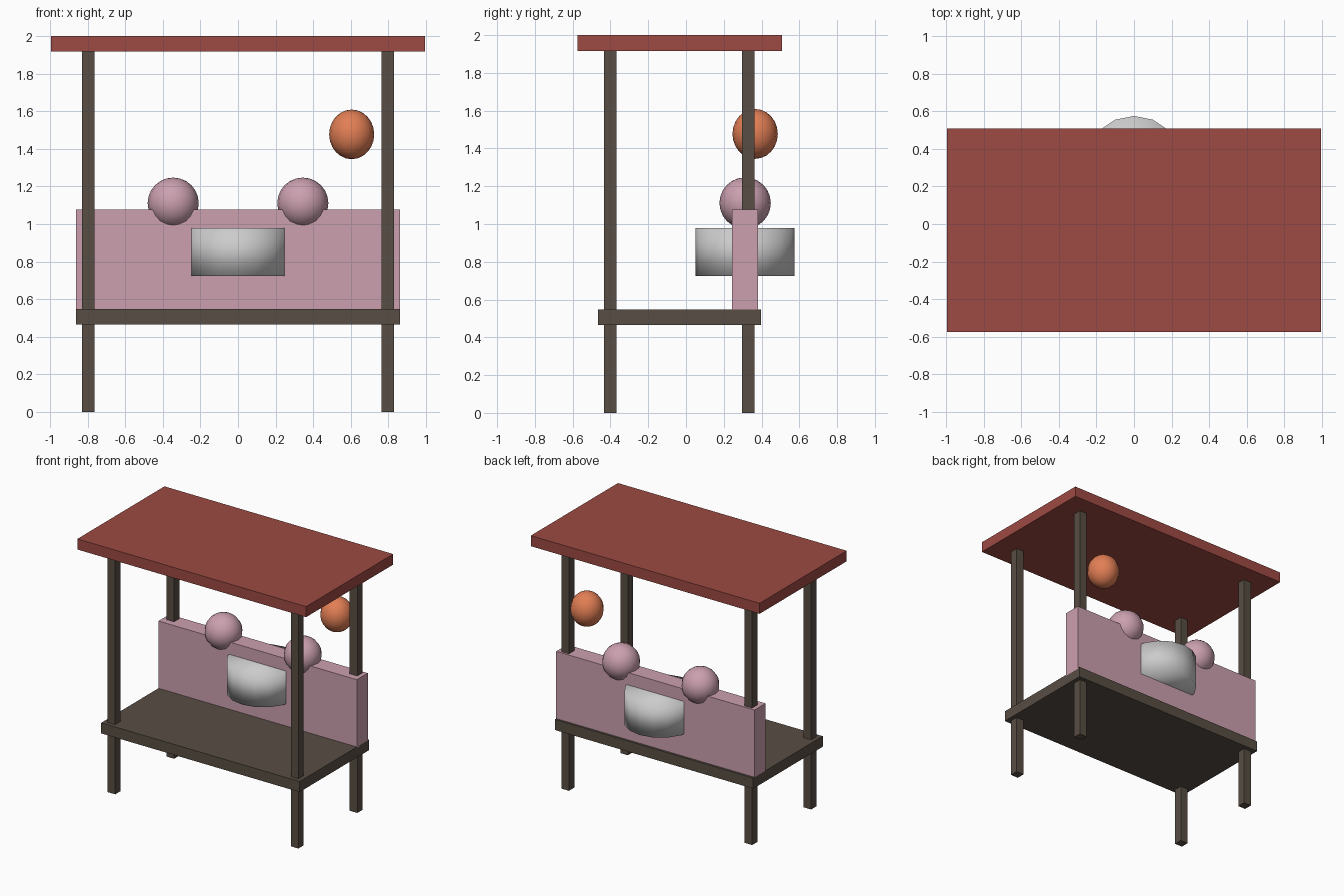
import bpy

if "Cube" in bpy.data.objects:
    bpy.data.objects.remove(bpy.data.objects["Cube"])


def material(name, rgb):
    m = bpy.data.materials.new(name)
    m.diffuse_color = (*rgb, 1)
    m.use_nodes = True
    m.node_tree.nodes["Principled BSDF"].inputs["Base Color"].default_value = m.diffuse_color
    return m


wood = material("dark_wood", (0.098, 0.077, 0.058))
red = material("roof_red", (0.34, 0.068, 0.056))
pink = material("pink", (0.60, 0.35, 0.43))
orange = material("orange", (0.76, 0.21, 0.09))


def finish(name, mat, smooth=False):
    ob = bpy.context.object
    ob.name = name
    if mat:
        ob.data.materials.append(mat)
    if smooth:
        bpy.ops.object.shade_smooth()
    return ob


def box(name, x, y, z, mat):
    # Box given by its (min, max) range on each axis
    ranges = (x, y, z)
    bpy.ops.mesh.primitive_cube_add(size=1, location=[(a + b) / 2 for a, b in ranges])
    ob = bpy.context.object
    ob.scale = [b - a for a, b in ranges]
    bpy.ops.object.transform_apply(location=False, rotation=False, scale=True)
    return finish(name, mat)


def ball(name, loc, radii, mat):
    bpy.ops.mesh.primitive_uv_sphere_add(segments=16, ring_count=12, radius=1, location=loc)
    bpy.context.object.scale = radii
    bpy.ops.object.transform_apply(location=False, rotation=False, scale=True)
    return finish(name, mat, smooth=True)


# Flat roof, counter and back panel
box("roof", (-0.995, 0.995), (-0.575, 0.507), (1.917, 2.0), red)
box("counter", (-0.863, 0.863), (-0.467, 0.397), (0.465, 0.548), wood)
box("back_panel", (-0.863, 0.863), (0.244, 0.38), (0.54, 1.077), pink)

# Four posts running from ground to roof
h = 0.033
for row, y in (("front", -0.402), ("back", 0.33)):
    for side, x in (("left", -0.797), ("right", 0.797)):
        box(f"{row}_{side}_post", (x - h, x + h), (y - h, y + h), (0, 1.92), wood)

# Round pot set through the panel
bpy.ops.mesh.primitive_cylinder_add(vertices=16, radius=0.262, depth=0.256,
                                    location=(0, 0.313, 0.852))
finish("pot", None, smooth=True)

# Pair of balls on the panel's top edge
for side, x in (("left", -0.345), ("right", 0.345)):
    ball(f"{side}_ball", (x, 0.313, 1.111), (0.136, 0.136, 0.136), pink)

# Hanging lantern
ball("lantern", (0.605, 0.366, 1.477), (0.12, 0.12, 0.132), orange)
